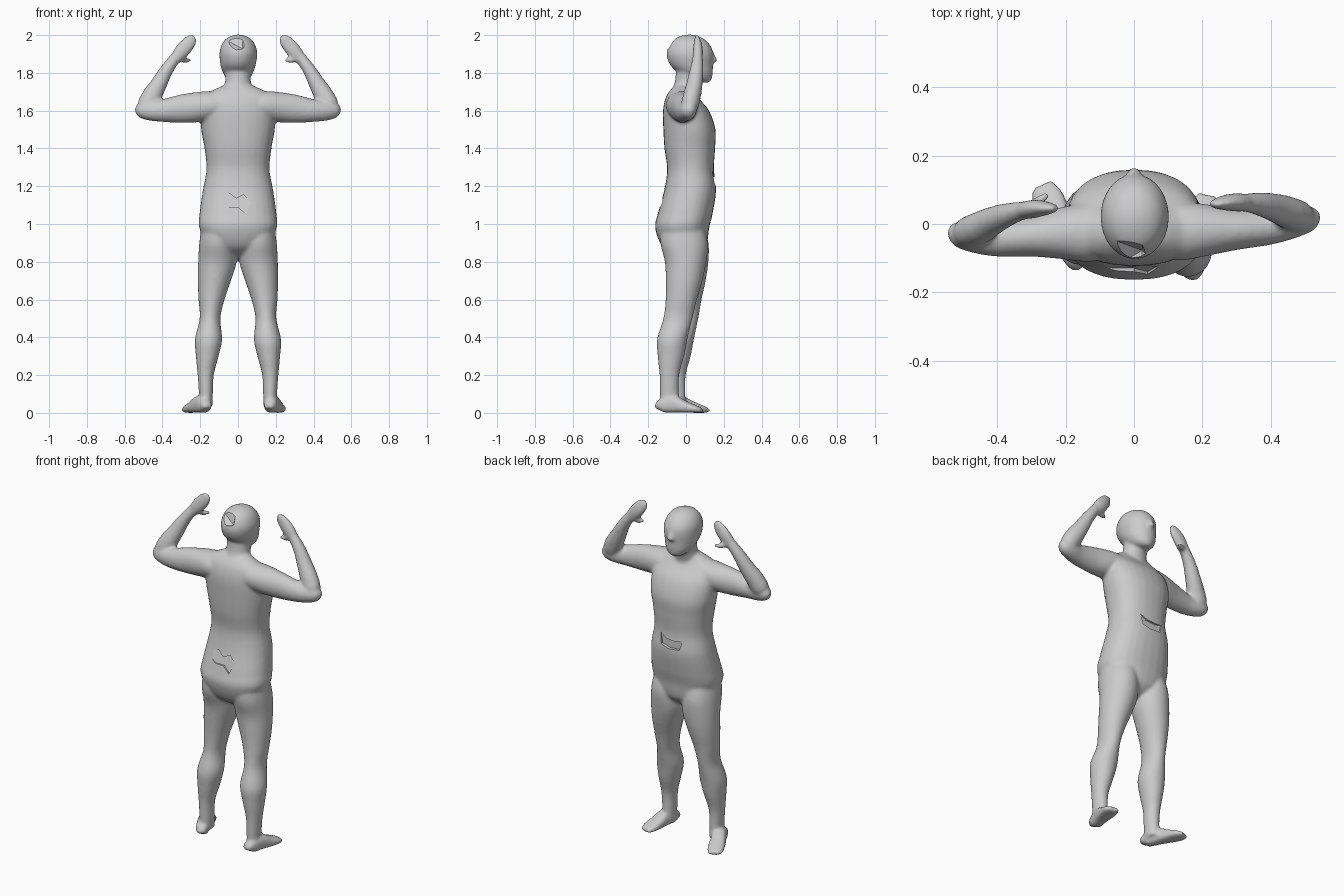
import bpy, bmesh, math
from mathutils import Vector, Matrix

if "Cube" in bpy.data.objects:
    bpy.data.objects.remove(bpy.data.objects["Cube"])

skin = bpy.data.materials.new("grey_skin")
skin.diffuse_color = (0.6, 0.6, 0.6, 1)
skin.use_nodes = True
skin.node_tree.nodes["Principled BSDF"].inputs["Base Color"].default_value = skin.diffuse_color
bm = bmesh.new()


def catmull(keys, subs=6):
    """Smoothly resample a list of section tuples."""
    rows = []
    for i in range(len(keys) - 1):
        p = [keys[max(i - 1, 0)], keys[i], keys[i + 1], keys[min(i + 2, len(keys) - 1)]]
        for s in range(subs):
            t = s / subs
            rows.append([0.5 * (2*b + (c-a)*t + (2*a-5*b+4*c-d)*t*t + (3*b-a-3*c+d)*t**3)
                         for a, b, c, d in zip(*p)])
    return rows + [list(keys[-1])]


def loft(keys, ref=(1, 0, 0), level=False, power=2.0, n=28):
    """Closed tube through sections (x, y, z, radius along ref, other radius)."""
    rows = catmull(keys)
    pts = [Vector(r[:3]) for r in rows]
    rings = []
    for i, r in enumerate(rows):
        t = (pts[min(i + 1, len(pts) - 1)] - pts[max(i - 1, 0)]).normalized()
        if level:
            t = Vector((0, 0, 1))
        u = Vector(ref)
        u = (u - t * u.dot(t)).normalized()
        v = t.cross(u)
        ring = []
        for k in range(n):
            a = 2 * math.pi * k / n
            c, s = math.cos(a), math.sin(a)
            cu = math.copysign(abs(c) ** (2 / power), c) * max(r[3], 0.004)
            cv = math.copysign(abs(s) ** (2 / power), s) * max(r[4], 0.004)
            ring.append(bm.verts.new(pts[i] + u * cu + v * cv))
        rings.append(ring)
    for a, b in zip(rings, rings[1:]):
        for k in range(n):
            bm.faces.new((a[k], a[(k + 1) % n], b[(k + 1) % n], b[k]))
    bm.faces.new(rings[0][::-1])
    bm.faces.new(rings[-1])


# torso
loft([(0, 0, .82, .03, .04), (0, -.01, .88, .15, .115), (0, -.02, .98, .205, .143),
      (0, -.003, 1.06, .203, .145), (0, .022, 1.18, .186, .137), (0, .024, 1.29, .167, .124),
      (0, .02, 1.40, .177, .134), (0, .018, 1.50, .195, .138), (0, .0, 1.60, .2, .122),
      (0, -.022, 1.67, .19, .085), (0, -.022, 1.71, .13, .06), (0, -.01, 1.74, .06, .04)],
     level=True, power=2.3)
# neck
loft([(0, -.02, 1.62, .09, .07), (0, -.01, 1.70, .078, .066), (0, .008, 1.76, .068, .066),
      (0, .02, 1.85, .07, .07)], level=True)
# head
loft([(0, .095, 1.748, .02, .025), (0, .075, 1.765, .055, .06), (0, .052, 1.80, .08, .09),
      (0, .03, 1.84, .093, .113), (.002, .022, 1.89, .1, .124), (.002, .02, 1.93, .096, .117),
      (.002, .018, 1.97, .076, .09), (.002, .018, 1.993, .045, .052), (.002, .018, 2.003, .01, .01)],
     level=True)
# nose
loft([(0, .125, 1.925, .012, .012), (0, .138, 1.89, .015, .018), (0, .146, 1.865, .02, .02),
      (0, .135, 1.85, .012, .01)], level=True)

for side in (1, -1):
    # legs, the left one standing slightly further forward
    step = 0 if side == 1 else .035
    leg = [(.1, -.02, 1.0, .09, .11), (.105, -.01, .9, .1, .126), (.109, -.002, .8, .102, .11),
           (.125, -.01, .7, .088, .097), (.14, -.025, .6, .069, .083), (.148, -.043, .5, .055, .077),
           (.156, -.073, .39, .072, .08), (.163, -.08, .3, .06, .07), (.171, -.088, .2, .043, .052),
           (.17, -.088, .1, .037, .05), (.17, -.085, .03, .035, .05)]
    loft([(side * x, y + step * min(1, max(0, (.95 - z) / .5)), z, a, b)
          for x, y, z, a, b in leg], level=True)
    # feet
    if side == 1:
        heel, toe = Vector((.168, -.145, 0)), Vector((.217, .085, 0))
    else:
        heel, toe = Vector((-.165, -.115, 0)), Vector((-.27, .115, 0))
    foot = []
    for f, w, h in ((0, .02, .018), (.06, .034, .035), (.35, .039, .045), (.6, .045, .032),
                    (.85, .046, .02), (1, .03, .012)):
        p = heel.lerp(toe, f)
        foot.append((p.x, p.y, h, h, w))
    loft(foot, ref=(0, 0, 1), power=2.6)

    # arms, the left elbow set further back
    def arm(keys):
        out = []
        for x, y, z, a, b in keys:
            dy = 0 if side == 1 else -.045 * min(1, (x / .45) ** 2)
            out.append((side * x, y + dy, z, a, b))
        loft(out, ref=(0, 1, 0))
    # shoulder and upper arm
    arm([(.05, -.025, 1.63, .07, .06), (.13, -.022, 1.628, .085, .075), (.2, -.018, 1.62, .078, .08),
         (.3, -.016, 1.61, .06, .075), (.4, -.008, 1.6, .052, .06), (.48, .01, 1.6, .046, .05),
         (.525, .018, 1.605, .034, .035), (.547, .02, 1.607, .008, .008)])
    # forearm
    arm([(.505, .018, 1.59, .025, .025), (.485, .02, 1.625, .045, .05), (.455, .032, 1.68, .047, .052),
         (.42, .045, 1.74, .043, .044), (.378, .056, 1.815, .036, .035), (.335, .062, 1.875, .028, .03),
         (.31, .063, 1.9, .025, .03)])
    # hand
    arm([(.34, .062, 1.86, .024, .026), (.31, .063, 1.9, .027, .037), (.28, .063, 1.935, .025, .04),
         (.25, .06, 1.97, .017, .034), (.228, .056, 1.992, .008, .018)])
    # thumb
    ty = .05 if side == 1 else .1
    arm([(.315, .063, 1.89, .016, .018), (.285, (ty + .065) / 2, 1.868, .015, .016),
         (.25, ty, 1.868, .01, .01)])

bmesh.ops.recalc_face_normals(bm, faces=bm.faces)
mesh = bpy.data.meshes.new("body")
bm.to_mesh(mesh)
bm.free()
body = bpy.data.objects.new("body", mesh)
bpy.context.collection.objects.link(body)
mesh.materials.append(skin)

# blend the parts into one skin
rem = body.modifiers.new("blend", 'REMESH')
rem.mode, rem.voxel_size, rem.use_smooth_shade = 'VOXEL', .009, True
smo = body.modifiers.new("soften", 'SMOOTH')
smo.factor, smo.iterations = .5, 6


def cutter(name, cbm):
    """Hidden helper that trims flat facets into the body."""
    bmesh.ops.recalc_face_normals(cbm, faces=cbm.faces)
    me = bpy.data.meshes.new(name)
    cbm.to_mesh(me)
    cbm.free()
    me.materials.append(skin)
    ob = bpy.data.objects.new(name, me)
    bpy.context.collection.objects.link(ob)
    ob.hide_render = True
    ob.hide_set(True)
    mod = body.modifiers.new(name, 'BOOLEAN')
    mod.operation, mod.object, mod.solver = 'DIFFERENCE', ob, 'EXACT'


def patch_cutter(name, outline, plane):
    """Prism over an (x, z) outline; plane(z) gives its floor, extruded outward."""
    out = math.copysign(.08, plane(1.1))
    c = bmesh.new()
    low = [c.verts.new((x, plane(z), z)) for x, z in outline]
    high = [c.verts.new((x, plane(z) + out, z)) for x, z in outline]
    c.faces.new(low)
    c.faces.new(high[::-1])
    for i in range(len(low)):
        j = (i + 1) % len(low)
        c.faces.new((low[i], low[j], high[j], high[i]))
    cutter(name, c)


# flat patches on lower back and belly
patch_cutter("lower_back_patch",
             [(-.105, 1.15), (-.05, 1.165), (-.01, 1.135), (.03, 1.155), (.07, 1.115),
              (.04, 1.055), (0, 1.09), (-.06, 1.09), (-.1, 1.115)],
             lambda z: -.108 - (1.16 - z) * .3)
patch_cutter("belly_patch",
             [(-.075, 1.26), (-.03, 1.25), (.03, 1.255), (.07, 1.28), (.06, 1.215),
              (.01, 1.2), (-.06, 1.205)],
             lambda z: .138)
# faceted dent at the back of the crown
c = bmesh.new()
bmesh.ops.create_icosphere(c, subdivisions=1, radius=.085,
                           matrix=Matrix.Translation((-.012, -.122, 1.99)) @ Matrix.Rotation(.5, 4, 'Y'))
cutter("crown_dent", c)
